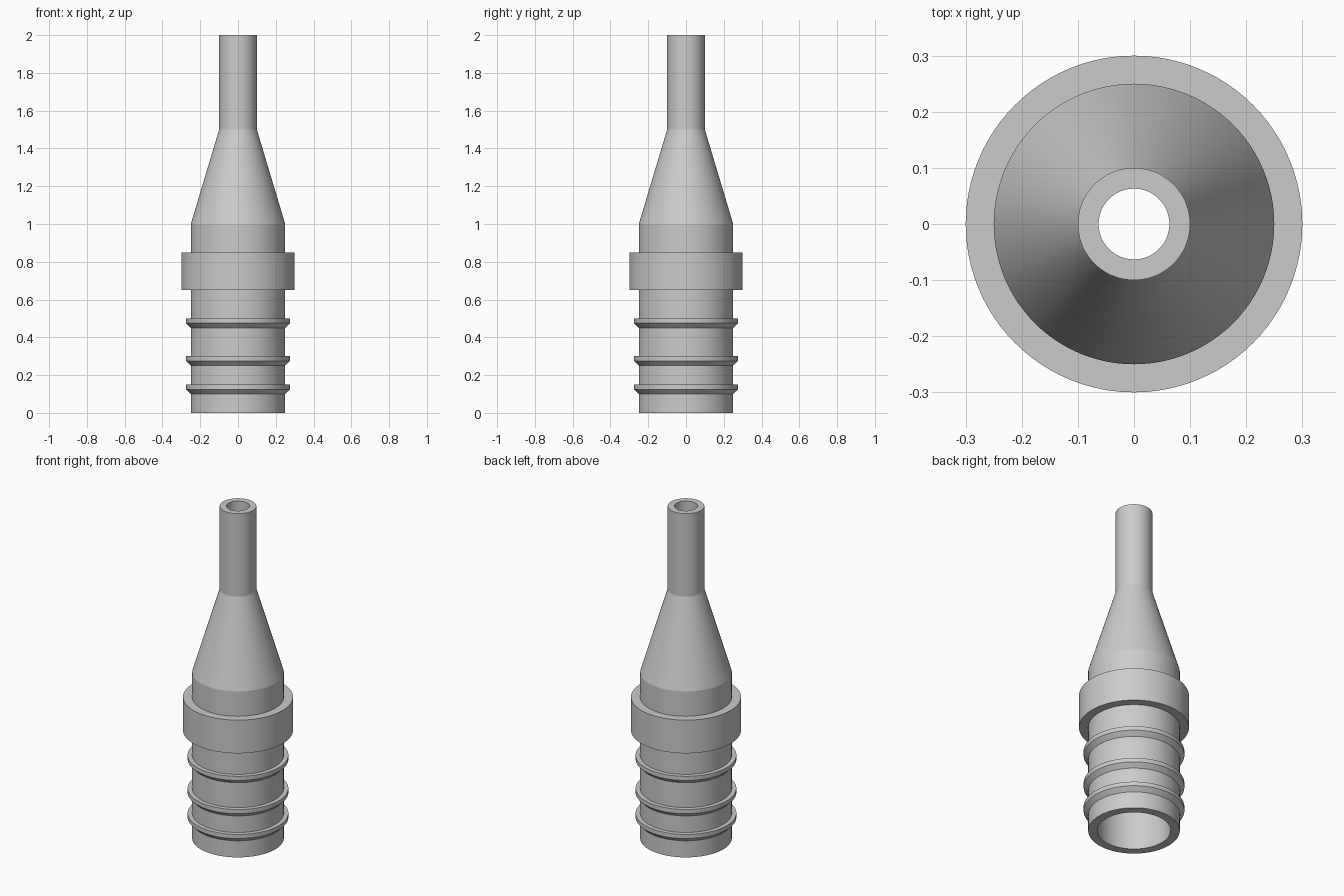
import bpy
import bmesh
from math import cos, sin, tau, radians

SEGMENTS = 96

if "Cube" in bpy.data.objects:
    bpy.data.objects.remove(bpy.data.objects["Cube"])

grey = bpy.data.materials.new("light grey plastic")
grey.use_nodes = True
colour = (0.6, 0.6, 0.6, 1)
grey.diffuse_color = colour
grey.node_tree.nodes["Principled BSDF"].inputs["Base Color"].default_value = colour


def lathe(name, profile):
    """Revolve a closed (radius, height) loop around the z axis."""
    bm = bmesh.new()
    rings = [[bm.verts.new((r * cos(tau * i / SEGMENTS), r * sin(tau * i / SEGMENTS), z))
              for i in range(SEGMENTS)] for r, z in profile]
    for low, high in zip(rings, rings[1:] + rings[:1]):
        for i in range(SEGMENTS):
            j = (i + 1) % SEGMENTS
            bm.faces.new((low[i], low[j], high[j], high[i]))
    bmesh.ops.recalc_face_normals(bm, faces=bm.faces)
    mesh = bpy.data.meshes.new(name)
    bm.to_mesh(mesh)
    bm.free()
    mesh.materials.append(grey)
    obj = bpy.data.objects.new(name, mesh)
    bpy.context.collection.objects.link(obj)
    bpy.ops.object.select_all(action='DESELECT')
    obj.select_set(True)
    bpy.context.view_layer.objects.active = obj
    bpy.ops.object.shade_smooth_by_angle(angle=radians(15))
    return obj


# Hollow body: wide tube, cone and narrow outlet, open at both ends
outer = [(0.25, 0), (0.25, 1), (0.1, 1.5), (0.1, 2)]
inner = [(0.063, 2), (0.063, 1.5), (0.2, 1), (0.2, 0)]
lathe("nozzle_body", outer + inner)

# Stop collar, sunk slightly into the body wall
lathe("collar", [(0.24, 0.65), (0.3, 0.65), (0.3, 0.85), (0.24, 0.85)])

# Barbed sealing ridges with a bevelled lower edge
for number, top in enumerate((0.15, 0.3, 0.5), start=1):
    lathe(f"sealing_ridge_{number}",
          [(0.24, top - 0.06), (0.275, top - 0.025), (0.275, top), (0.24, top)])
